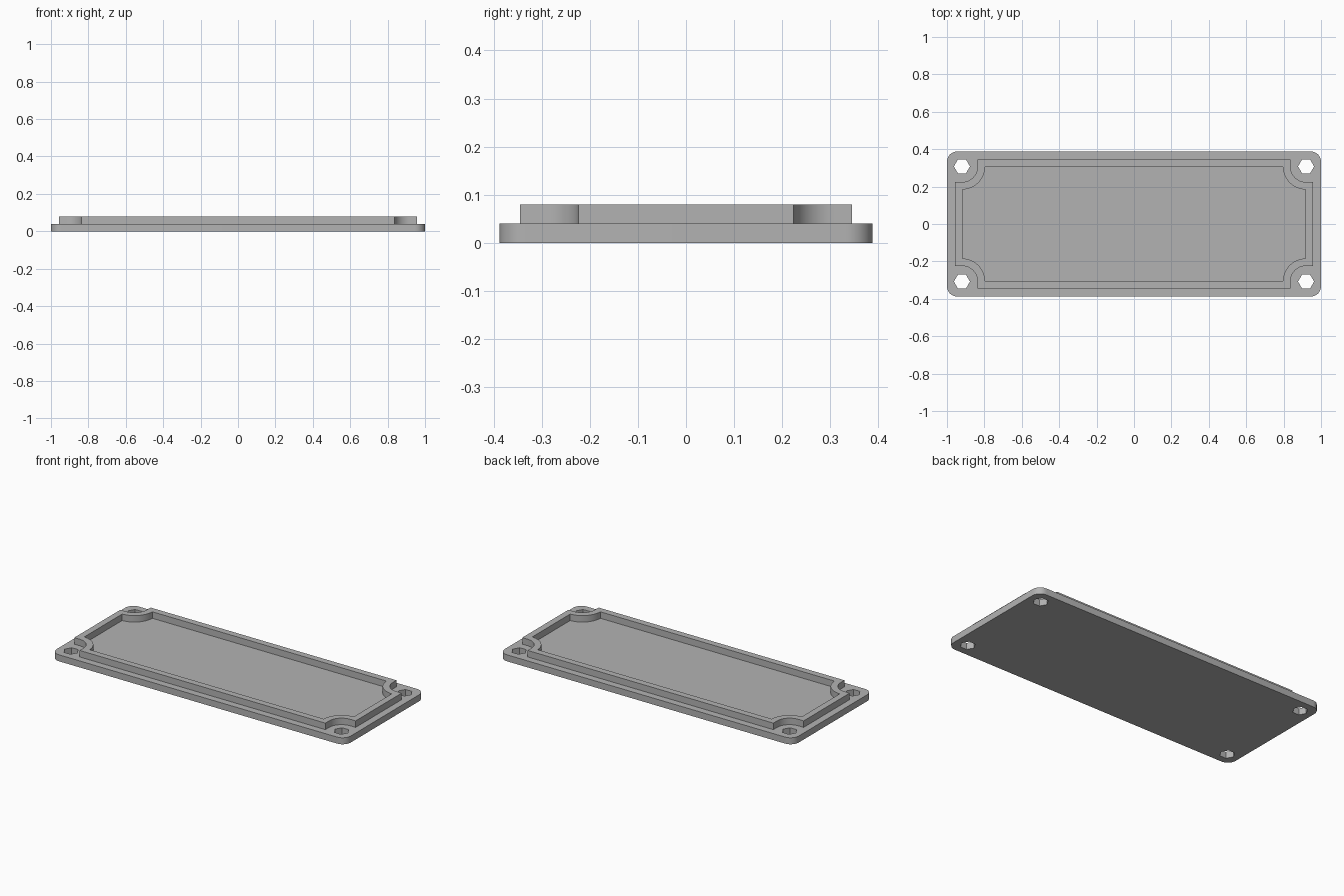
import bpy, bmesh, math

HX, HY = 0.92, 0.308          # screw hole centres
PLATE_TOP, RIM_TOP = 0.04, 0.08

cube = bpy.data.objects.get("Cube")
if cube:
    bpy.data.objects.remove(cube, do_unlink=True)

grey = bpy.data.materials.new("light_grey")
grey.use_nodes = True
grey.diffuse_color = (0.45, 0.45, 0.45, 1)
grey.node_tree.nodes["Principled BSDF"].inputs["Base Color"].default_value = grey.diffuse_color


def arc(cx, cy, r, start, end, steps):
    angles = [math.radians(start + (end - start) * i / steps) for i in range(steps + 1)]
    return [(cx + r * math.cos(a), cy + r * math.sin(a)) for a in angles]


def four_corners(quarter):
    """Mirror the +x +y corner path into a closed counter-clockwise outline."""
    loop = []
    for sx, sy in ((1, 1), (-1, 1), (-1, -1), (1, -1)):
        pts = quarter if sx * sy > 0 else quarter[::-1]
        loop += [(sx * x, sy * y) for x, y in pts]
    return loop


def notched(x, y, r):
    """Rectangle whose corners are scooped out around the screw holes."""
    scoop = arc(HX, HY, r, 270, 180, 12)
    ends = [(x, HY - r)], [(HX - r, y)]
    return four_corners(ends[0] + scoop + ends[1])


def slab(name, loops, z0, z1, bottom=True):
    """Extrude an outline with holes from z0 to z1."""
    bm = bmesh.new()
    rings = {z0: [], z1: []}
    for loop in loops:
        low, high = ([bm.verts.new((x, y, z)) for x, y in loop] for z in (z0, z1))
        n = len(loop)
        for i in range(n):
            j = (i + 1) % n
            bm.faces.new((low[i], low[j], high[j], high[i]))
            for z, ring in ((z0, low), (z1, high)):
                rings[z].append(bm.edges.get((ring[i], ring[j])))
    for z in ((z0, z1) if bottom else (z1,)):
        bmesh.ops.triangle_fill(bm, edges=rings[z], use_beauty=True,
                                normal=(0, 0, 1 if z == z1 else -1))
    bmesh.ops.recalc_face_normals(bm, faces=bm.faces)
    mesh = bpy.data.meshes.new(name)
    bm.to_mesh(mesh)
    bm.free()
    mesh.materials.append(grey)
    obj = bpy.data.objects.new(name, mesh)
    bpy.context.collection.objects.link(obj)
    bpy.ops.object.select_all(action="DESELECT")
    obj.select_set(True)
    bpy.context.view_layer.objects.active = obj
    bpy.ops.object.shade_smooth_by_angle(angle=math.radians(30))
    return obj


# Base plate with rounded corners and four hexagonal screw holes
R = 0.055
outline = four_corners(arc(1 - R, 0.388 - R, R, 0, 90, 10))
holes = [arc(sx * HX, sy * HY, 0.043, 0, 300, 5) for sx in (1, -1) for sy in (1, -1)]
slab("base_plate", [outline] + holes, 0, PLATE_TOP)

# Raised locating rim, scooped around each screw hole
outer = notched(0.957, 0.345, 0.084)
inner = four_corners(arc(HX, HY, 0.124, 268.5, 181.5, 14))
slab("locating_rim", [outer, inner], PLATE_TOP, RIM_TOP, bottom=False)
